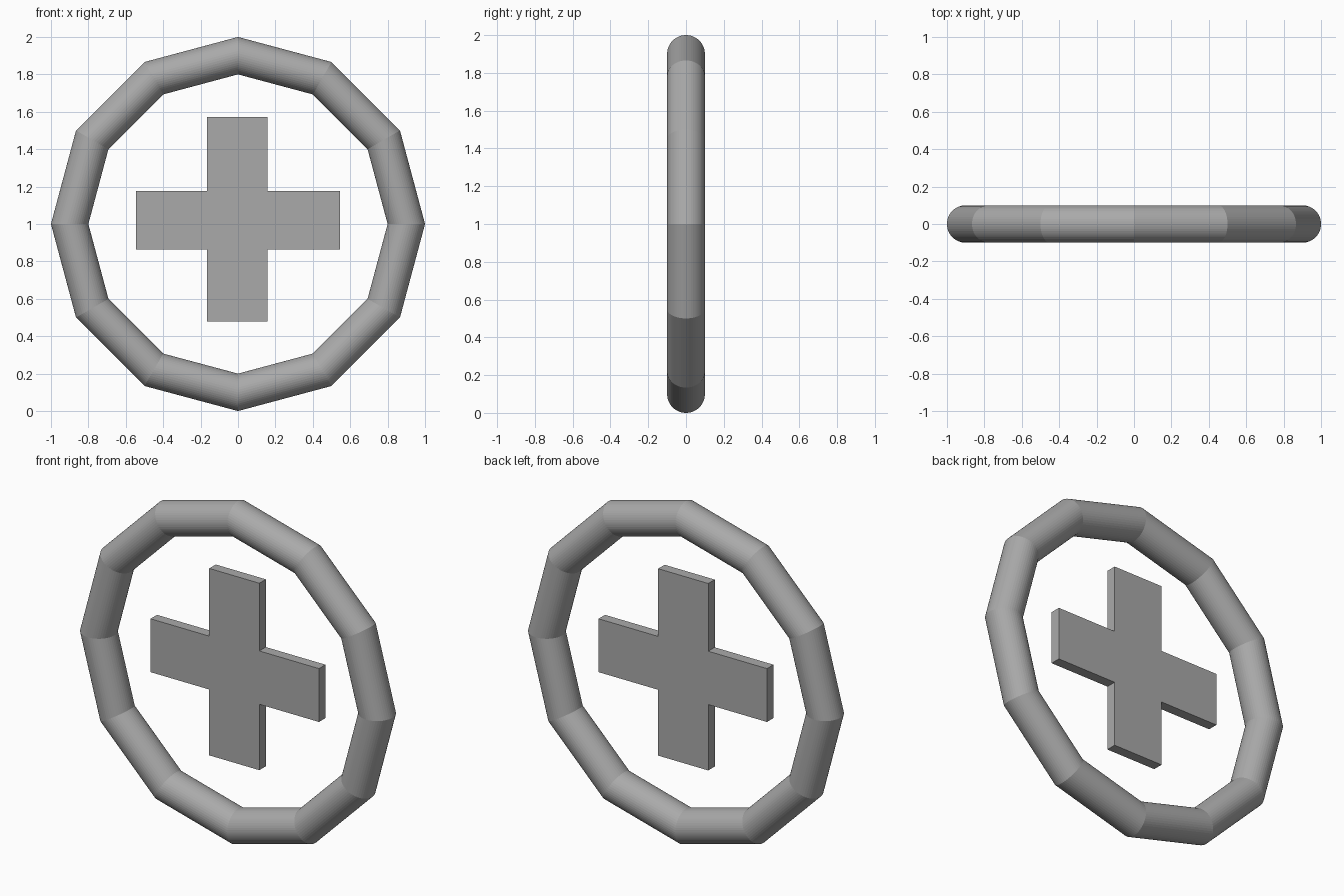
import bpy, bmesh
from math import cos, sin, tau

cube = bpy.data.objects.get("Cube")
if cube:
    bpy.data.objects.remove(cube, do_unlink=True)

grey = bpy.data.materials.new("mid grey")
grey.use_nodes = True
colour = (0.4, 0.4, 0.4, 1)
grey.diffuse_color = colour
grey.node_tree.nodes["Principled BSDF"].inputs["Base Color"].default_value = colour


def make_object(name, bm):
    bmesh.ops.recalc_face_normals(bm, faces=bm.faces)
    mesh = bpy.data.meshes.new(name)
    bm.to_mesh(mesh)
    bm.free()
    mesh.materials.append(grey)
    obj = bpy.data.objects.new(name, mesh)
    bpy.context.collection.objects.link(obj)
    obj.location.z = 1
    return obj


# Outer ring: twelve straight lengths of round tube
SEGMENTS, SIDES, RADIUS, TUBE = 12, 48, 0.9, 0.1
bm = bmesh.new()
rings = []
for i in range(SEGMENTS):
    a = tau * i / SEGMENTS
    ring = []
    for j in range(SIDES):
        b = tau * j / SIDES
        r = RADIUS + TUBE * cos(b)
        ring.append(bm.verts.new((r * cos(a), TUBE * sin(b), r * sin(a))))
    rings.append(ring)
for i in range(SEGMENTS):
    here, there = rings[i], rings[(i + 1) % SEGMENTS]
    for j in range(SIDES):
        k = (j + 1) % SIDES
        bm.faces.new((here[j], here[k], there[k], there[j]))
make_object("outer_ring", bm)

# Cross plate: a flat outline extruded through its thickness
L, R, BOTTOM, TOP = -0.545, 0.545, -0.52, 0.573
l, r, bottom, top = -0.165, 0.159, -0.135, 0.177
HALF = 0.03
outline = [(l, BOTTOM), (r, BOTTOM), (r, bottom), (R, bottom), (R, top), (r, top),
           (r, TOP), (l, TOP), (l, top), (L, top), (L, bottom), (l, bottom)]
bm = bmesh.new()
front = bm.faces.new([bm.verts.new((x, -HALF, z)) for x, z in outline])
extruded = bmesh.ops.extrude_face_region(bm, geom=[front], use_keep_orig=True)
moved = [v for v in extruded["geom"] if isinstance(v, bmesh.types.BMVert)]
bmesh.ops.translate(bm, verts=moved, vec=(0, 2 * HALF, 0))
make_object("cross_plate", bm)
